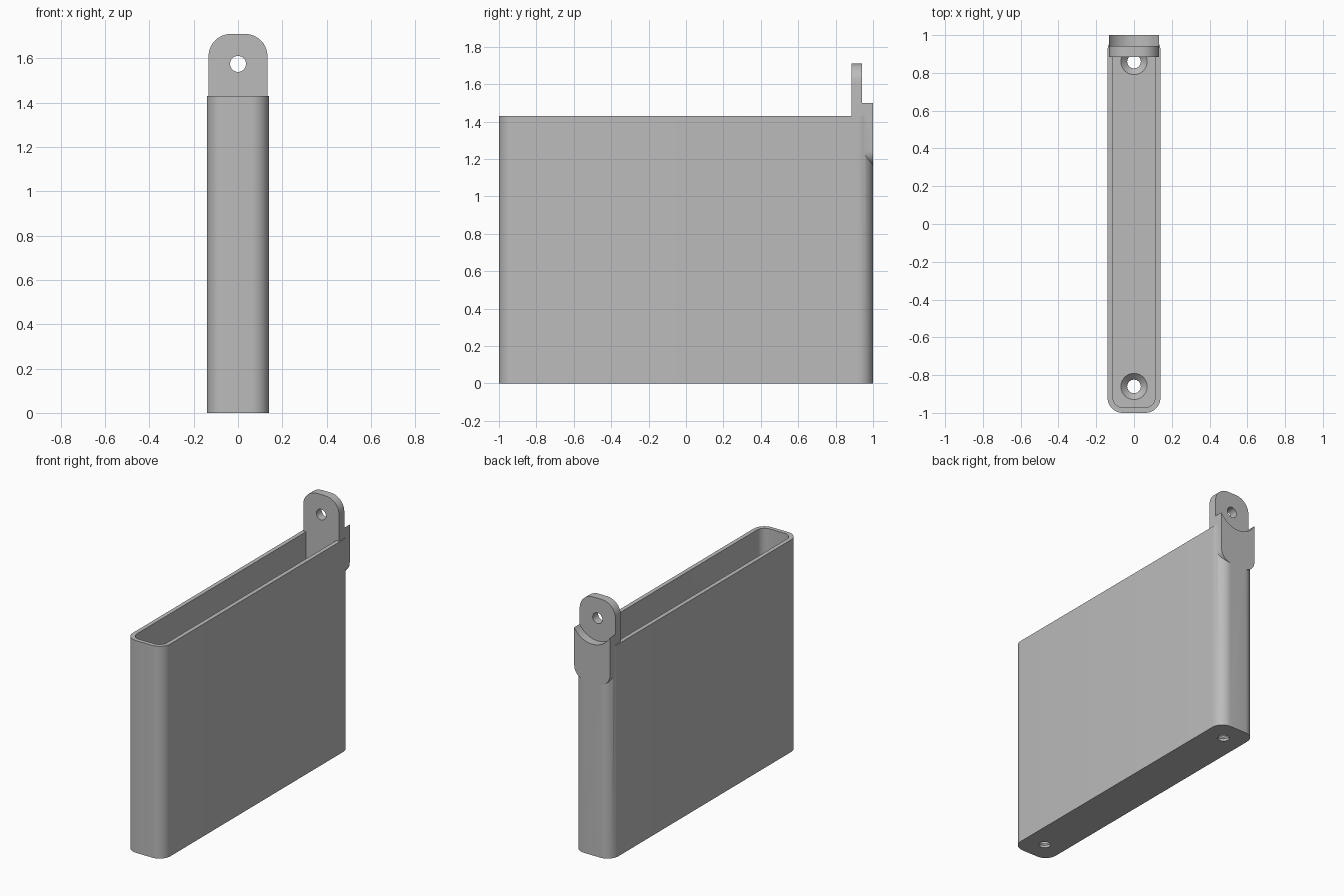
import bpy, bmesh, math
from mathutils import Matrix

if "Cube" in bpy.data.objects:
    bpy.data.objects.remove(bpy.data.objects["Cube"], do_unlink=True)

grey = bpy.data.materials.new("plain_grey")
grey.use_nodes = True
grey.diffuse_color = (0.5, 0.5, 0.5, 1)
grey.node_tree.nodes["Principled BSDF"].inputs["Base Color"].default_value = (0.5, 0.5, 0.5, 1)


def rounded(x0, x1, y0, y1, radii, n=10):
    """Rounded rectangle outline; radii from lower left, anticlockwise."""
    pts = []
    corners = [(x0, y0, 1, 1), (x1, y0, -1, 1), (x1, y1, -1, -1), (x0, y1, 1, -1)]
    for i, ((cx, cy, sx, sy), r) in enumerate(zip(corners, radii)):
        if r == 0:
            pts.append((cx, cy))
            continue
        for k in range(n + 1):
            a = math.pi + (i + k / n) * math.pi / 2
            pts.append((cx + sx * r + r * math.cos(a), cy + sy * r + r * math.sin(a)))
    return pts


def prism(name, pts, lo, hi, upright=False):
    """Extrude an outline along z, or along y for an upright x-z outline."""
    bm = bmesh.new()
    place = (lambda p, d: (p[0], d, p[1])) if upright else (lambda p, d: (p[0], p[1], d))
    face = bm.faces.new([bm.verts.new(place(p, lo)) for p in pts])
    ext = bmesh.ops.extrude_face_region(bm, geom=[face])
    verts = [g for g in ext["geom"] if isinstance(g, bmesh.types.BMVert)]
    bmesh.ops.translate(bm, verts=verts, vec=place((0, 0), hi - lo))
    return finish(name, bm)


def cone(name, r1, r2, depth, matrix):
    bm = bmesh.new()
    bmesh.ops.create_cone(bm, cap_ends=True, segments=40, radius1=r1, radius2=r2,
                          depth=depth, matrix=matrix)
    return finish(name, bm)


def finish(name, bm):
    bmesh.ops.recalc_face_normals(bm, faces=bm.faces)
    mesh = bpy.data.meshes.new(name)
    bm.to_mesh(mesh)
    bm.free()
    mesh.materials.append(grey)
    ob = bpy.data.objects.new(name, mesh)
    bpy.context.collection.objects.link(ob)
    return ob


def boolean(target, other, operation):
    """Apply a boolean and drop the helper."""
    mod = target.modifiers.new("cut", "BOOLEAN")
    mod.operation, mod.solver, mod.object = operation, "EXACT", other
    bpy.context.view_layer.objects.active = target
    bpy.ops.object.modifier_apply(modifier=mod.name)
    bpy.data.objects.remove(other, do_unlink=True)


W, H, WALL, FLOOR = 0.14, 1.43, 0.028, 0.05
TAB_W, LOW, HOLE_Z = 0.133, 1.165, 1.575

# Open narrow bin
holder = prism("holder", rounded(-W, W, -1, 1, [0.08] * 4), 0, H)
cavity = prism("cavity", rounded(-W + WALL, W - WALL, -1 + WALL, 1 - WALL, [0.055] * 4), FLOOR, H + 0.2)
boolean(holder, cavity, "DIFFERENCE")

# Countersunk holes in the floor
for y in (-0.86, 0.86):
    boolean(holder, cone("bore", 0.036, 0.036, 0.4, Matrix.Translation((0, y, 0))), "DIFFERENCE")
    boolean(holder, cone("countersink", 0.034, 0.07, 0.036,
                         Matrix.Translation((0, y, FLOOR - 0.0175))), "DIFFERENCE")

# Hanging tab with rounded top
tab = prism("hanging_tab", rounded(-TAB_W, TAB_W, LOW, 1.71, [0.08, 0.08, 0.1, 0.1]), 0.885, 0.942, True)
# Back spacer, scooped around the screw hole
spacer = prism("back_spacer", rounded(-TAB_W, TAB_W, LOW, 1.5, [0.08, 0.08, 0, 0]), 0.935, 1.0, True)
turn = Matrix.Translation((0, 1, HOLE_Z)) @ Matrix.Rotation(math.pi / 2, 4, "X")
boolean(spacer, cone("scoop", 0.153, 0.153, 0.4, turn), "DIFFERENCE")
boolean(tab, spacer, "UNION")
boolean(tab, cone("screw_hole", 0.036, 0.036, 0.6, turn), "DIFFERENCE")
boolean(holder, tab, "UNION")

# Scoop the rim of the back wall behind the tab as well
boolean(holder, cone("rim_scoop", 0.153, 0.153, 0.116, turn), "DIFFERENCE")

bpy.ops.object.select_all(action="DESELECT")
holder.select_set(True)
bpy.context.view_layer.objects.active = holder
bpy.ops.object.shade_smooth_by_angle(angle=math.radians(30))
